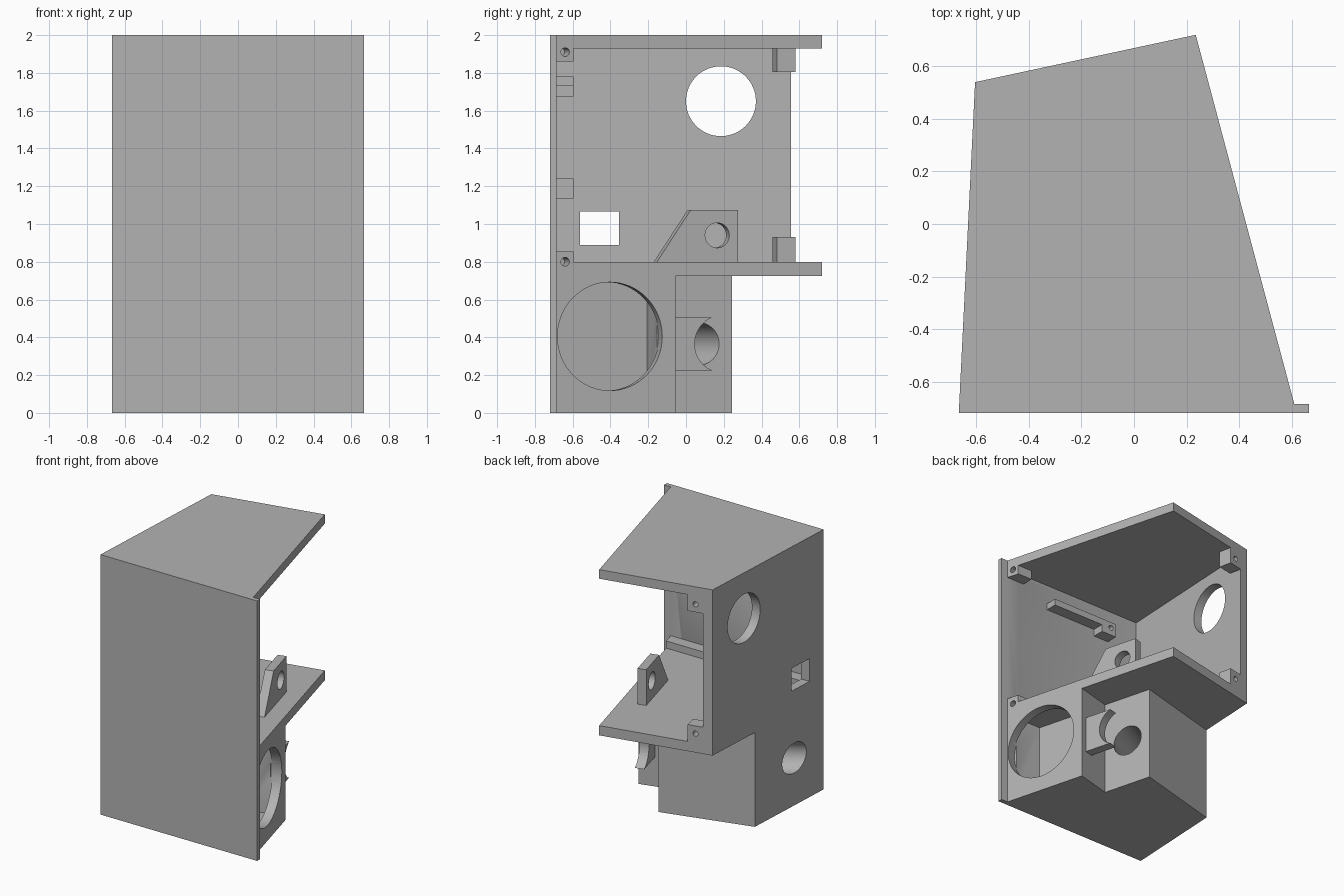
import bpy, bmesh
from mathutils import Vector

if "Cube" in bpy.data.objects:
    bpy.data.objects.remove(bpy.data.objects["Cube"])

grey = bpy.data.materials.new("plain grey")
grey.use_nodes = True
grey.diffuse_color = (0.45, 0.45, 0.45, 1)
grey.node_tree.nodes["Principled BSDF"].inputs["Base Color"].default_value = (0.45, 0.45, 0.45, 1)

# Slanted open side: origin, direction along it, outward normal
ORIGIN = Vector((0.61, -0.685))
ALONG = Vector((-0.258, 0.966))
OUT = Vector((0.966, 0.258))
# Angled back edge: corner, direction along it, inward normal
BACK = Vector((-0.605, 0.54))
BACK_ALONG = Vector((0.978, 0.21))
BACK_IN = Vector((0.21, -0.978))


def slant(s, depth):
    return ORIGIN + ALONG * s - OUT * depth


def back(s, depth):
    return BACK + BACK_ALONG * s + BACK_IN * depth


def finish(name, bm):
    bmesh.ops.recalc_face_normals(bm, faces=bm.faces)
    mesh = bpy.data.meshes.new(name)
    bm.to_mesh(mesh)
    bm.free()
    mesh.materials.append(grey)
    obj = bpy.data.objects.new(name, mesh)
    bpy.context.collection.objects.link(obj)
    return obj


def extrude(name, points, offset):
    bm = bmesh.new()
    face = bm.faces.new([bm.verts.new(p) for p in points])
    new = bmesh.ops.extrude_face_region(bm, geom=[face])["geom"]
    moved = [v for v in new if isinstance(v, bmesh.types.BMVert)]
    bmesh.ops.translate(bm, verts=moved, vec=offset)
    return finish(name, bm)


def prism(name, plan, z0, z1):
    return extrude(name, [(p[0], p[1], z0) for p in plan], (0, 0, z1 - z0))


def rod(name, start, end, radius, sides=64):
    start, end = Vector(start), Vector(end)
    bm = bmesh.new()
    bmesh.ops.create_cone(bm, cap_ends=True, segments=sides, radius1=radius,
                          radius2=radius, depth=(end - start).length)
    obj = finish(name, bm)
    obj.location = (start + end) / 2
    obj.rotation_mode = 'QUATERNION'
    obj.rotation_quaternion = (end - start).to_track_quat('Z', 'Y')
    return obj


def slant_rod(name, s, z, d0, d1, radius):
    return rod(name, (*slant(s, d0), z), (*slant(s, d1), z), radius)


def cut(targets, cutter):
    for obj in targets:
        mod = obj.modifiers.new("cut", 'BOOLEAN')
        mod.object, mod.operation, mod.solver = cutter, 'DIFFERENCE', 'EXACT'
        bpy.context.view_layer.objects.active = obj
        bpy.ops.object.modifier_apply(modifier=mod.name)
    bpy.data.objects.remove(cutter)


# Housing: full-height block with the rooms carved out
housing = prism("housing", [(-0.667, -0.72), (0.667, -0.72), (0.667, -0.685), ORIGIN,
                            (0.235, 0.72), BACK], 0, 2)
cut([housing], prism("upper_room", [(-0.595, -0.685), (0.9, -0.685), (0.9, 1.2),
                                    (-0.502, 1.2)], 0.8, 1.93))
cut([housing], prism("under_shelf", [(-1.1, -0.066), slant(1.04, 0.29), slant(0.652, 0.29),
                                     slant(0.652, -0.5), (0.9, 1.2), (-1.1, 1.2)], -0.1, 0.725))
cut([housing], prism("lower_cavity", [(0.537, -0.685), slant(0.572, 0.07),
                                      slant(0.572, 0.29), (0.31, -0.685)], 0.07, 0.725))

# Openings: large port, angled tube, round and square windows
cut([housing], slant_rod("port", 0.292, 0.405, -0.05, 0.08, 0.287))
cut([housing], rod("tube", (-0.823, -0.488, 0.365), (0.281, 0.16, 0.365), 0.115))
cut([housing], rod("round_window", (-0.9, 0.185, 1.65), (-0.4, 0.185, 1.65), 0.185))
cut([housing], prism("square_window", [(-0.9, -0.56), (-0.4, -0.56), (-0.4, -0.355),
                                       (-0.9, -0.355)], 0.89, 1.065))


# Front screw tabs, ending on the slanted side
def front_tab(name, x0, z0, z1):
    return prism(name, [(x0, -0.685), ORIGIN, slant(0.093, 0), (x0, -0.595)], z0, z1)


top_tab = front_tab("top_front_tab", 0.46, 1.86, 1.93)
bottom_rail = front_tab("bottom_front_rail", -0.592, 0.8, 0.855)
for tab, z in ((top_tab, 1.91), (bottom_rail, 0.8)):
    cut([housing, tab], slant_rod("screw_hole", 0.047, z, -0.05, 0.1, 0.023))

# Rear screw tabs inside the left wall edge
for name, z0, z1, hole in (("top_rear_tab", 1.805, 1.93, 1.865),
                           ("bottom_rear_tab", 0.8, 0.93, 0.87)):
    tab = prism(name, [back(0.071, 0), back(0.19, 0), back(0.19, 0.1), back(0.071, 0.1)], z0, z1)
    cut([tab], rod("screw_hole", (*back(0.13, -0.05), hole), (*back(0.13, 0.07), hole), 0.02))


# Rail and mounting blocks on the inside of the front panel
def panel_block(name, x0, x1, z0, z1):
    return prism(name, [(x0, -0.685), (x1, -0.685), (x1, -0.595), (x0, -0.595)], z0, z1)


panel_block("panel_rail", -0.2, 0.24, 1.73, 1.78)
for name, z0, z1 in (("upper_mount", 1.675, 1.78), ("lower_mount", 1.135, 1.24)):
    block = panel_block(name, -0.33, -0.2, z0, z1)
    z = z1 - 0.045
    cut([block], rod("screw_hole", (-0.285, -0.65, z), (-0.285, -0.5, z), 0.02))

# Upright bracket standing on the shelf
profile = [(0.585, 0.8), (0.77, 1.075), (1.03, 1.075), (1.03, 0.8)]
bracket = extrude("shelf_bracket", [(*slant(s, 0.13), z) for s, z in profile],
                  (*(OUT * -0.065), 0))
cut([bracket], slant_rod("bracket_hole", 0.915, 0.94, 0.05, 0.3, 0.066))

# Cradle with a concave edge beside the tube mouth
cradle = prism("tube_cradle", [slant(0.652, 0.05), slant(0.87, 0.05),
                               slant(0.87, 0.12), slant(0.652, 0.12)], 0.225, 0.505)
cut([cradle], slant_rod("cradle_cut", 0.92, 0.365, -0.1, 0.3, 0.15))

# Smooth round holes, keep edges crisp
for obj in bpy.context.scene.objects:
    obj.select_set(obj.type == 'MESH')
bpy.context.view_layer.objects.active = housing
bpy.ops.object.shade_smooth_by_angle()
